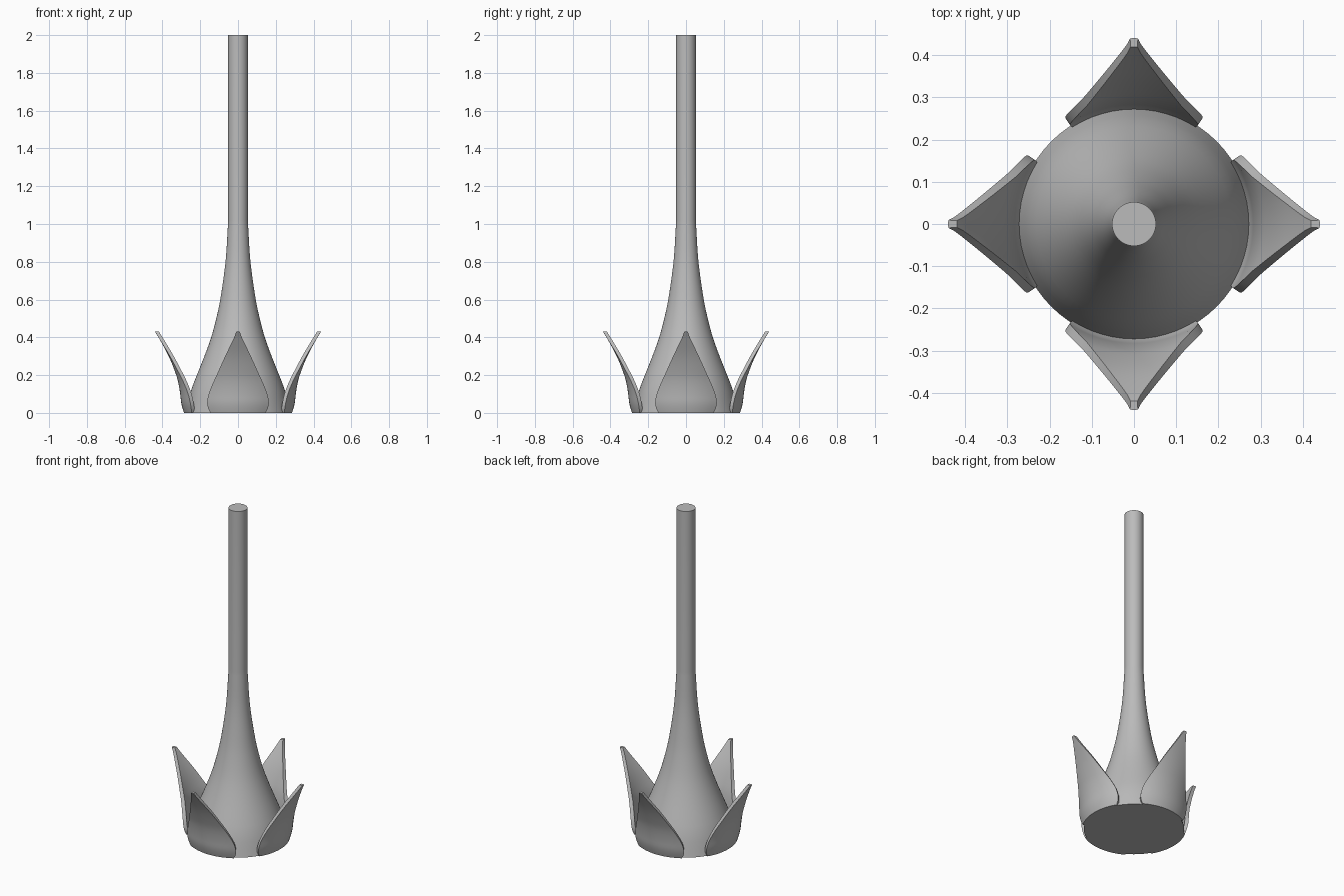
import bpy, bmesh, math

if "Cube" in bpy.data.objects:
    bpy.data.objects.remove(bpy.data.objects["Cube"])

grey = bpy.data.materials.new("plain grey")
grey.diffuse_color = (0.5, 0.5, 0.5, 1)
grey.use_nodes = True
grey.node_tree.nodes["Principled BSDF"].inputs["Base Color"].default_value = grey.diffuse_color


def finish(bm, name):
    bmesh.ops.recalc_face_normals(bm, faces=bm.faces)
    mesh = bpy.data.meshes.new(name)
    bm.to_mesh(mesh)
    bm.free()
    mesh.materials.append(grey)
    ob = bpy.data.objects.new(name, mesh)
    bpy.context.collection.objects.link(ob)
    bpy.ops.object.select_all(action='DESELECT')
    ob.select_set(True)
    bpy.context.view_layer.objects.active = ob
    bpy.ops.object.shade_smooth_by_angle(angle=math.radians(35))
    return ob


def smooth_at(points, z, col):
    """Cubic interpolation of a column of (z, ...) points."""
    n = len(points)
    i = max(k for k in range(n - 1) if points[k][0] <= z + 1e-9)
    def slope(k):
        a, b = points[max(k - 1, 0)], points[min(k + 1, n - 1)]
        return (b[col] - a[col]) / (b[0] - a[0])
    p, q = points[i], points[i + 1]
    h = q[0] - p[0]
    t = (z - p[0]) / h
    return ((2*t**3 - 3*t**2 + 1) * p[col] + (t**3 - 2*t**2 + t) * h * slope(i)
            + (3*t**2 - 2*t**3) * q[col] + (t**3 - t**2) * h * slope(i + 1))


# Flared stem: turned profile with a straight upper tube
flare = [(0, .277), (.12, .248), (.2, .218), (.3, .178), (.4, .142),
         (.5, .115), (.6, .094), (.8, .066), (1, .053)]
profile = [(smooth_at(flare, k / 24, 1), k / 24) for k in range(25)] + [(.052, 1.02), (.052, 2)]
SIDES = 64
bm = bmesh.new()
rings = [[bm.verts.new((r * math.cos(math.tau * s / SIDES), r * math.sin(math.tau * s / SIDES), z))
          for s in range(SIDES)] for r, z in profile]
for lo, hi in zip(rings, rings[1:]):
    for s in range(SIDES):
        t = (s + 1) % SIDES
        bm.faces.new((lo[s], lo[t], hi[t], hi[s]))
bm.faces.new(rings[0])
bm.faces.new(rings[-1])
finish(bm, "flared_stem")

# Petals: curved shells around the base, (height, outer radius, half width)
outline = [(0, .286, .145), (.025, .294, .158), (.055, .301, .163), (.1, .306, .155),
           (.15, .314, .136), (.2, .327, .113), (.3, .367, .068), (.4, .421, .020), (.43, .440, .009)]
heights = [.43 * (k / 24) ** 1.2 for k in range(25)]
THICK, COLS = .021, 12


def petal(name, facing):
    bm = bmesh.new()
    def shell(offset):
        rows = []
        for z in heights:
            r, w = smooth_at(outline, z, 1), smooth_at(outline, z, 2)
            half = math.asin(w / r)
            rows.append([bm.verts.new(((r - offset) * math.cos(facing + a),
                                       (r - offset) * math.sin(facing + a), z))
                         for a in (half * (2 * c / COLS - 1) for c in range(COLS + 1))])
        return rows
    outer, inner = shell(0), shell(THICK)
    last = len(heights) - 1
    for rows in (outer, inner):
        for i in range(last):
            for c in range(COLS):
                bm.faces.new((rows[i][c], rows[i][c+1], rows[i+1][c+1], rows[i+1][c]))
    # Rim around the shell
    for i in range(last):
        for c in (0, COLS):
            bm.faces.new((outer[i][c], outer[i+1][c], inner[i+1][c], inner[i][c]))
    for i in (0, last):
        for c in range(COLS):
            bm.faces.new((outer[i][c], outer[i][c+1], inner[i][c+1], inner[i][c]))
    finish(bm, name)


for k, side in enumerate(("right", "back", "left", "front")):
    petal(side + "_petal", k * math.pi / 2)
